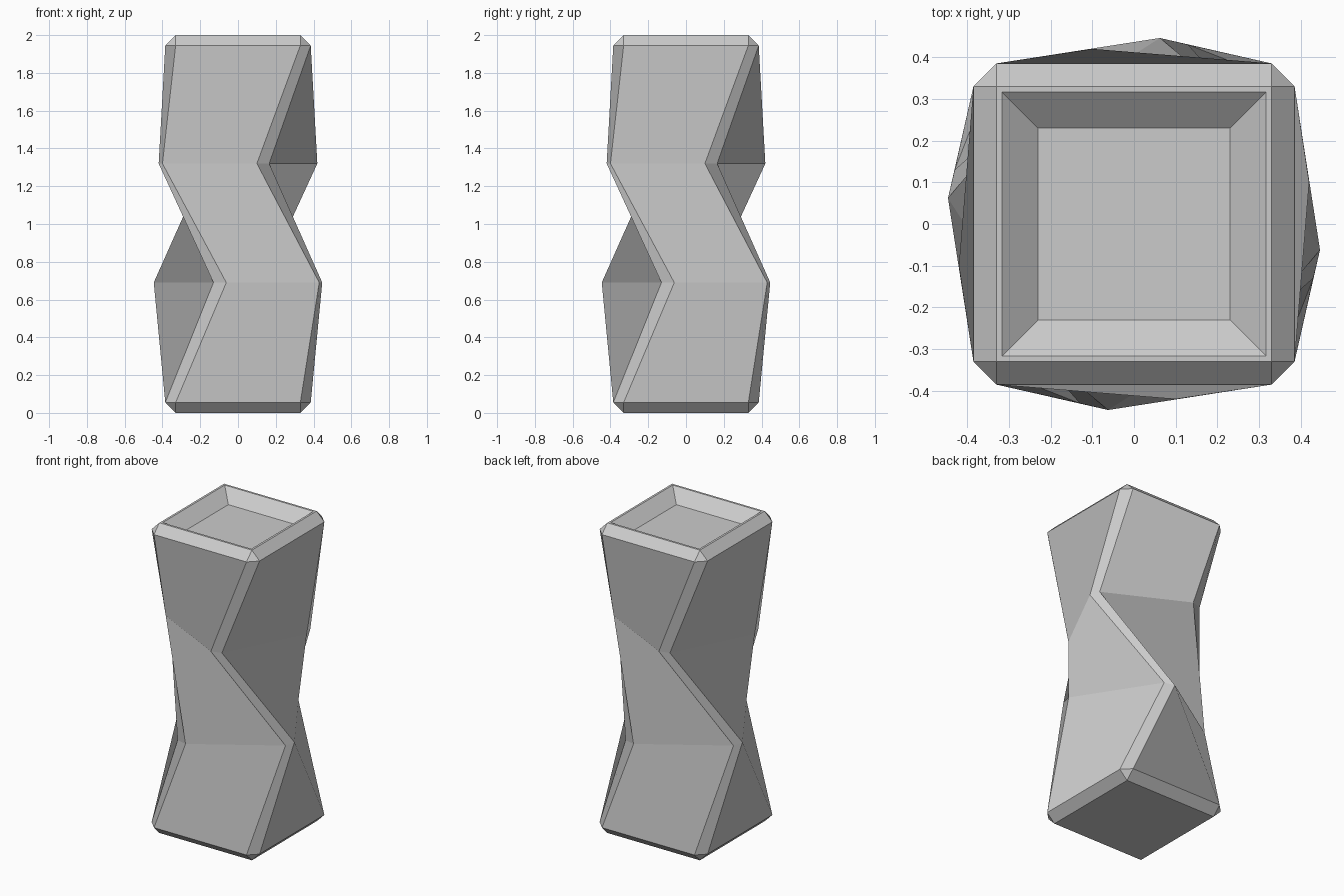
import bpy, bmesh

if "Cube" in bpy.data.objects:
    bpy.data.objects.remove(bpy.data.objects["Cube"])

# Each level: z and the two points (a, b) of the chamfered front-left corner;
# the other three corners are quarter turns of it.
def square(z, r):
    return (z, (-r, -r), (-r, -r))

levels = [
    square(0.0, 0.33),                             # base
    (0.055, (-0.385, -0.33), (-0.33, -0.385)),     # base chamfer
    (0.69, (-0.13, -0.43), (-0.062, -0.446)),      # lower twist
    (1.32, (-0.42, -0.10), (-0.40, -0.165)),       # upper twist
    (1.945, (-0.385, -0.33), (-0.33, -0.385)),     # top chamfer
    square(2.0, 0.33),                             # rim outside
    square(2.0, 0.316),                            # rim inside
    square(1.93, 0.23),                            # recess floor
]

bm = bmesh.new()

def make_ring(z, a, b):
    ring = []
    for _ in range(4):
        va = bm.verts.new((*a, z))
        vb = va if a == b else bm.verts.new((*b, z))
        ring += [va, vb]
        a, b = (-a[1], a[0]), (-b[1], b[0])
    return ring

rings = [make_ring(*level) for level in levels]

# Skin the rings, dropping repeated points where a chamfer closes
for low, high in zip(rings, rings[1:]):
    for i in range(8):
        j = (i + 1) % 8
        corners = list(dict.fromkeys([high[i], low[i], low[j], high[j]]))
        if len(corners) > 2:
            bm.faces.new(corners)

# Base and recess floor
bm.faces.new(list(dict.fromkeys(reversed(rings[0]))))
bm.faces.new(list(dict.fromkeys(rings[-1])))
bm.normal_update()

mesh = bpy.data.meshes.new("twisted_pillar")
bm.to_mesh(mesh)
bm.free()
pillar = bpy.data.objects.new("twisted_pillar", mesh)
bpy.context.collection.objects.link(pillar)
